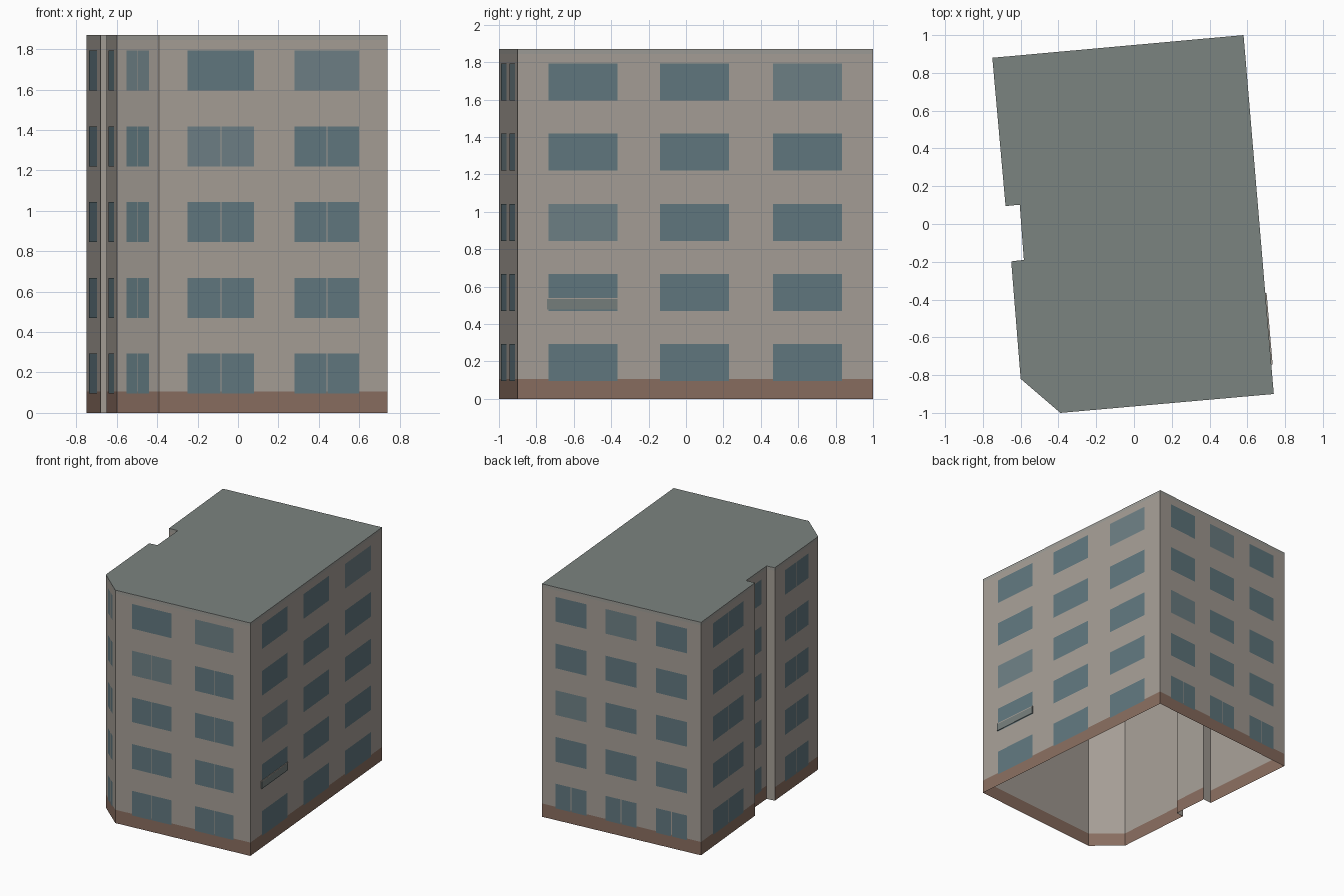
import bpy, bmesh
from mathutils import Vector

if "Cube" in bpy.data.objects:
    bpy.data.objects.remove(bpy.data.objects["Cube"])


def material(name, rgb):
    m = bpy.data.materials.new(name)
    m.diffuse_color = [(c / 255) ** 2.2 for c in rgb] + [1]
    m.use_nodes = True
    m.node_tree.nodes["Principled BSDF"].inputs["Base Color"].default_value = m.diffuse_color
    return m


WALL = material("plaster", (164, 157, 149))
BASE = material("brick_base", (136, 109, 96))
TRIM = material("roof_trim", (156, 155, 149))
ROOF = material("roof_grey", (122, 130, 127))
GLASS = material("glass", (97, 119, 126))
PALE = material("pale_glass", (109, 127, 132))
LEDGE = material("ledge_grey", (118, 126, 124))

H = 1.87
# Footprint, counter-clockwise from above
P = [Vector(p) for p in [(-.60, -.82), (-.39, -1), (.74, -.90), (.58, 1), (-.75, .88),
                         (-.68, .095), (-.605, .102), (-.583, -.19), (-.65, -.198)]]
N = len(P)
NO_BASE = (5, 7)   # sides of the notch


def finish(name, bm, mats):
    me = bpy.data.meshes.new(name)
    bm.to_mesh(me)
    bm.free()
    for m in mats:
        me.materials.append(m)
    ob = bpy.data.objects.new(name, me)
    bpy.context.collection.objects.link(ob)


# Outer walls: brick base, plaster, roof trim; open underneath
bm = bmesh.new()
rings = [[bm.verts.new((p.x, p.y, z)) for p in P] for z in (0, .107, 1.845, H)]
for k in range(3):
    for i in range(N):
        j = (i + 1) % N
        f = bm.faces.new((rings[k][i], rings[k][j], rings[k + 1][j], rings[k + 1][i]))
        f.material_index = 1 if k == 0 and i in NO_BASE else k
finish("walls", bm, [BASE, WALL, TRIM])

# Flat roof
bm = bmesh.new()
bm.faces.new([bm.verts.new((p.x, p.y, H)) for p in P])
finish("roof", bm, [ROOF])


def wall_point(side, t, z, out):
    a, b = P[side], P[(side + 1) % N]
    d = b - a
    n = Vector((d.y, -d.x)).normalized()
    p = a + d * t + n * out
    return (p.x, p.y, z)


def panel(bm, side, t0, t1, z0, z1, mat=0, out=.002):
    f = bm.faces.new([bm.verts.new(wall_point(side, t, z, out))
                      for t, z in ((t0, z0), (t1, z0), (t1, z1), (t0, z1))])
    f.material_index = mat


# Windows: name, side, fractions along wall, floors with paired panes, pale ones
THIRDS = [(.086, .281), (.40, .595), (.718, .912)]
WINDOWS = [
    ("corner_windows", 0, [(.24, .76)], range(5), [(0, 4)]),
    ("front_windows", 1, [(.124, .416), (.593, .876)], range(4), [(0, 3), (1, 4)]),
    ("right_windows", 2, THIRDS, (), [(0, 2), (2, 4)]),
    ("back_windows", 3, THIRDS, (0,), [(0, 2), (1, 4)]),
    ("left_back_windows", 4, [(.22, .78)], range(5), []),
    ("notch_windows", 6, [(.25, .75)], (), []),
    ("left_front_windows", 8, [(.23, .77)], range(5), []),
]
for name, side, spans, paired, pale in WINDOWS:
    length = (P[(side + 1) % N] - P[side]).length
    bm = bmesh.new()
    for c, (t0, t1) in enumerate(spans):
        for floor in range(5):
            z = .095 + .375 * floor
            mat = 1 if (c, floor) in pale else 0
            if floor in paired:
                mid, gap = (t0 + t1) / 2, .003 / length
                panel(bm, side, t0, mid - gap, z, z + .198, mat)
                panel(bm, side, mid + gap, t1, z, z + .198, mat)
            else:
                panel(bm, side, t0, t1, z, z + .198, mat)
    finish(name, bm, [GLASS, PALE])


def wall_box(name, side, t0, t1, z0, z1, depth, mat):
    bm = bmesh.new()
    back, front = [[bm.verts.new(wall_point(side, t, z, o))
                    for t, z in ((t0, z0), (t1, z0), (t1, z1), (t0, z1))]
                   for o in (0, depth)]
    bm.faces.new(front)
    bm.faces.new(back[::-1])
    for i in range(4):
        j = (i + 1) % 4
        bm.faces.new((back[i], back[j], front[j], front[i]))
    finish(name, bm, [mat])


# Shallow window ledge with a light cap on the right side
wall_box("window_ledge", 2, .082, .281, .477, .533, .007, LEDGE)
wall_box("ledge_cap", 2, .082, .281, .533, .54, .007, WALL)
